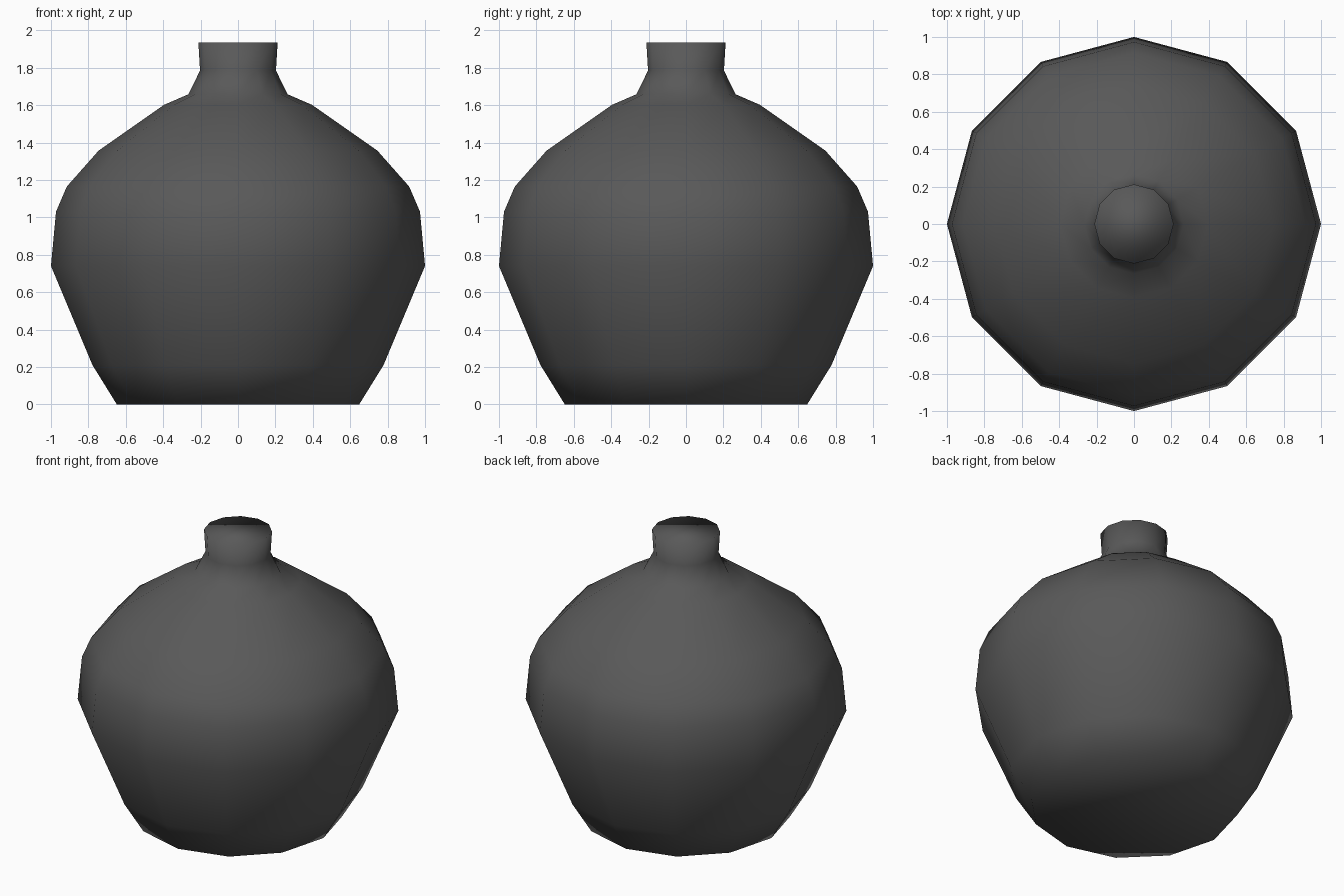
import bpy, bmesh
from math import cos, sin, tau

if "Cube" in bpy.data.objects:
    bpy.data.objects.remove(bpy.data.objects["Cube"])

SIDES = 12
# Bottle silhouette: radius, height
PROFILE = [(0.648, 0), (0.778, 0.21), (1.0, 0.74), (0.973, 1.03), (0.915, 1.165),
           (0.745, 1.357), (0.395, 1.602), (0.265, 1.658), (0.203, 1.785), (0.212, 1.935)]

# Rings of the bottle body, base to mouth
bm = bmesh.new()
rings = [[bm.verts.new((r * cos(tau * i / SIDES), r * sin(tau * i / SIDES), z))
          for i in range(SIDES)] for r, z in PROFILE]
for low, high in zip(rings, rings[1:]):
    for i in range(SIDES):
        j = (i + 1) % SIDES
        bm.faces.new((low[i], low[j], high[j], high[i]))

# Closed base and mouth
bm.faces.new(rings[0][::-1])
bm.faces.new(rings[-1])
for f in bm.faces:
    f.smooth = True

mesh = bpy.data.meshes.new("bottle")
bm.to_mesh(mesh)
bm.free()
bottle = bpy.data.objects.new("bottle", mesh)
bpy.context.collection.objects.link(bottle)

# Dark grey finish
mat = bpy.data.materials.new("dark_grey")
mat.diffuse_color = (0.1, 0.1, 0.1, 1)
mat.use_nodes = True
mat.node_tree.nodes["Principled BSDF"].inputs["Base Color"].default_value = mat.diffuse_color
mesh.materials.append(mat)
